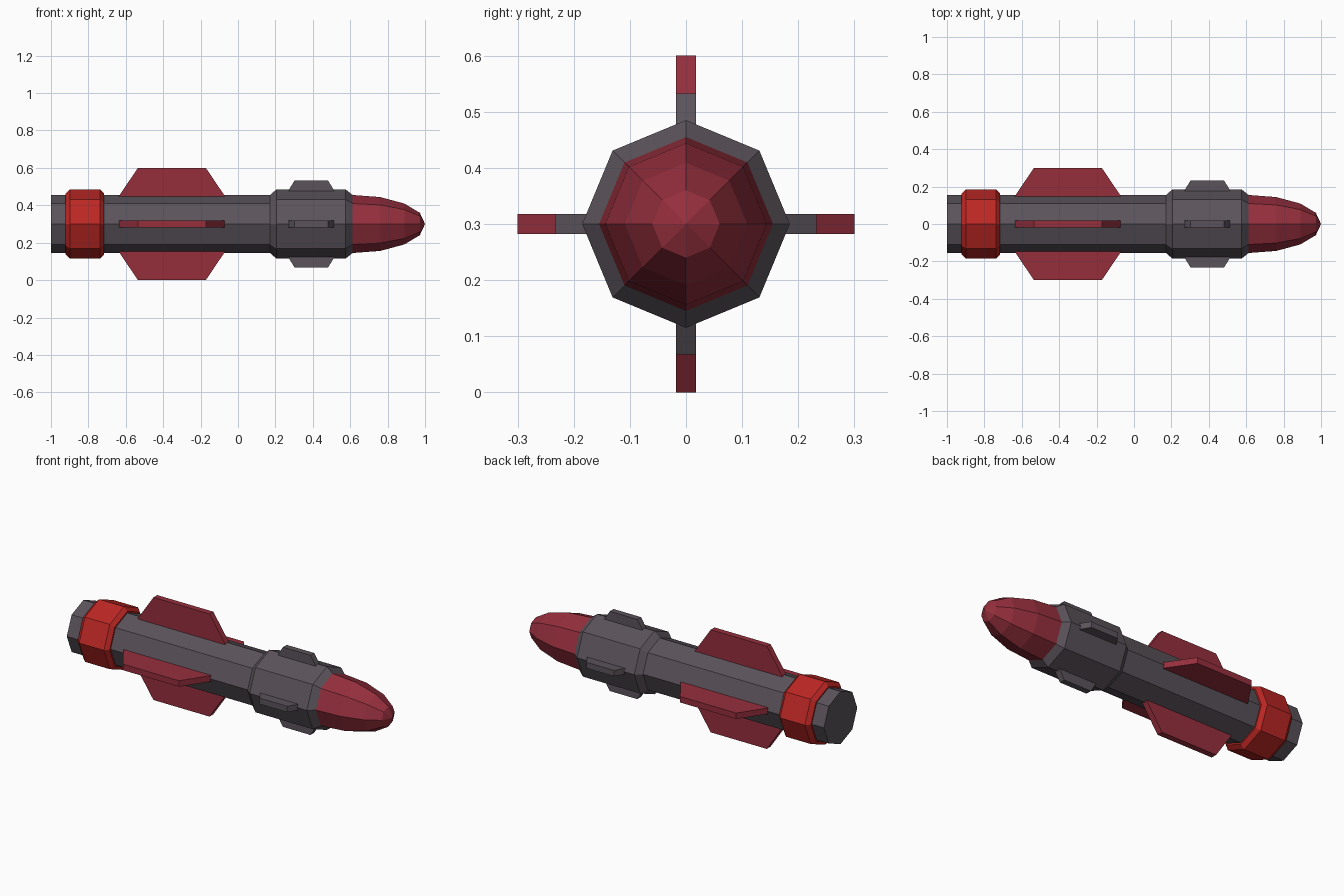
import bpy, bmesh, math
from mathutils import Matrix, Vector

if "Cube" in bpy.data.objects:
    bpy.data.objects.remove(bpy.data.objects["Cube"])

AXIS_Z = 0.3
SIDES = 8


def material(name, rgb):
    m = bpy.data.materials.new(name)
    m.diffuse_color = (*rgb, 1)
    m.use_nodes = True
    m.node_tree.nodes["Principled BSDF"].inputs["Base Color"].default_value = m.diffuse_color
    return m


grey = material("dark_grey", (0.105, 0.088, 0.105))
crimson = material("crimson", (0.30, 0.028, 0.046))
red = material("bright_red", (0.50, 0.020, 0.017))


def finish(bm, name, mat):
    bmesh.ops.recalc_face_normals(bm, faces=bm.faces)
    me = bpy.data.meshes.new(name)
    bm.to_mesh(me)
    bm.free()
    me.materials.append(mat)
    ob = bpy.data.objects.new(name, me)
    ob.location.z = AXIS_Z
    bpy.context.collection.objects.link(ob)
    return ob


def lathe(name, profile, mat):
    """Eight-sided solid around the x axis from (x, radius) points."""
    bm = bmesh.new()
    rings = []
    for x, r in profile:
        if r == 0:
            rings.append([bm.verts.new((x, 0, 0))] * SIDES)
        else:
            angles = [2 * math.pi * i / SIDES for i in range(SIDES)]
            rings.append([bm.verts.new((x, r * math.cos(a), r * math.sin(a))) for a in angles])
    for a, b in zip(rings, rings[1:]):
        for i in range(SIDES):
            j = (i + 1) % SIDES
            bm.faces.new(list(dict.fromkeys((a[i], a[j], b[j], b[i]))))
    for ring in (rings[0], rings[-1]):
        if ring[0] is not ring[1]:
            bm.faces.new(ring)
    return finish(bm, name, mat)


def fins(name, outline, thickness, mat):
    """Four plates around the x axis from an (x, radius) outline."""
    for k, side in enumerate(("left", "top", "right", "bottom")):
        bm = bmesh.new()
        face = bm.faces.new([bm.verts.new((x, r, -thickness / 2)) for x, r in outline])
        ext = bmesh.ops.extrude_face_region(bm, geom=[face])
        verts = [v for v in ext["geom"] if isinstance(v, bmesh.types.BMVert)]
        bmesh.ops.translate(bm, verts=verts, vec=Vector((0, 0, thickness)))
        bmesh.ops.rotate(bm, verts=bm.verts, cent=(0, 0, 0),
                         matrix=Matrix.Rotation(math.pi / 2 * k, 3, "X"))
        finish(bm, f"{name}_{side}", mat)


# Body tube with the wider forward collar
lathe("body", [(-1, 0.154), (0.17, 0.154), (0.205, 0.185), (0.575, 0.185), (0.613, 0.155)], grey)
# Rounded nose
lathe("nose_cone", [(0.613, 0.155), (0.76, 0.144), (0.89, 0.109), (0.972, 0.06), (1.0, 0)], crimson)
# Tail band
lathe("tail_band", [(-0.922, 0.15), (-0.922, 0.163), (-0.898, 0.185), (-0.738, 0.185),
                    (-0.716, 0.163), (-0.716, 0.15)], red)
# Large tail fins and small forward fins
fins("tail_fin", [(-0.635, 0.13), (-0.635, 0.152), (-0.535, 0.3), (-0.172, 0.3),
                  (-0.072, 0.152), (-0.072, 0.13)], 0.035, crimson)
fins("forward_fin", [(0.27, 0.16), (0.27, 0.18), (0.303, 0.233), (0.481, 0.233),
                     (0.514, 0.18), (0.514, 0.16)], 0.035, grey)
